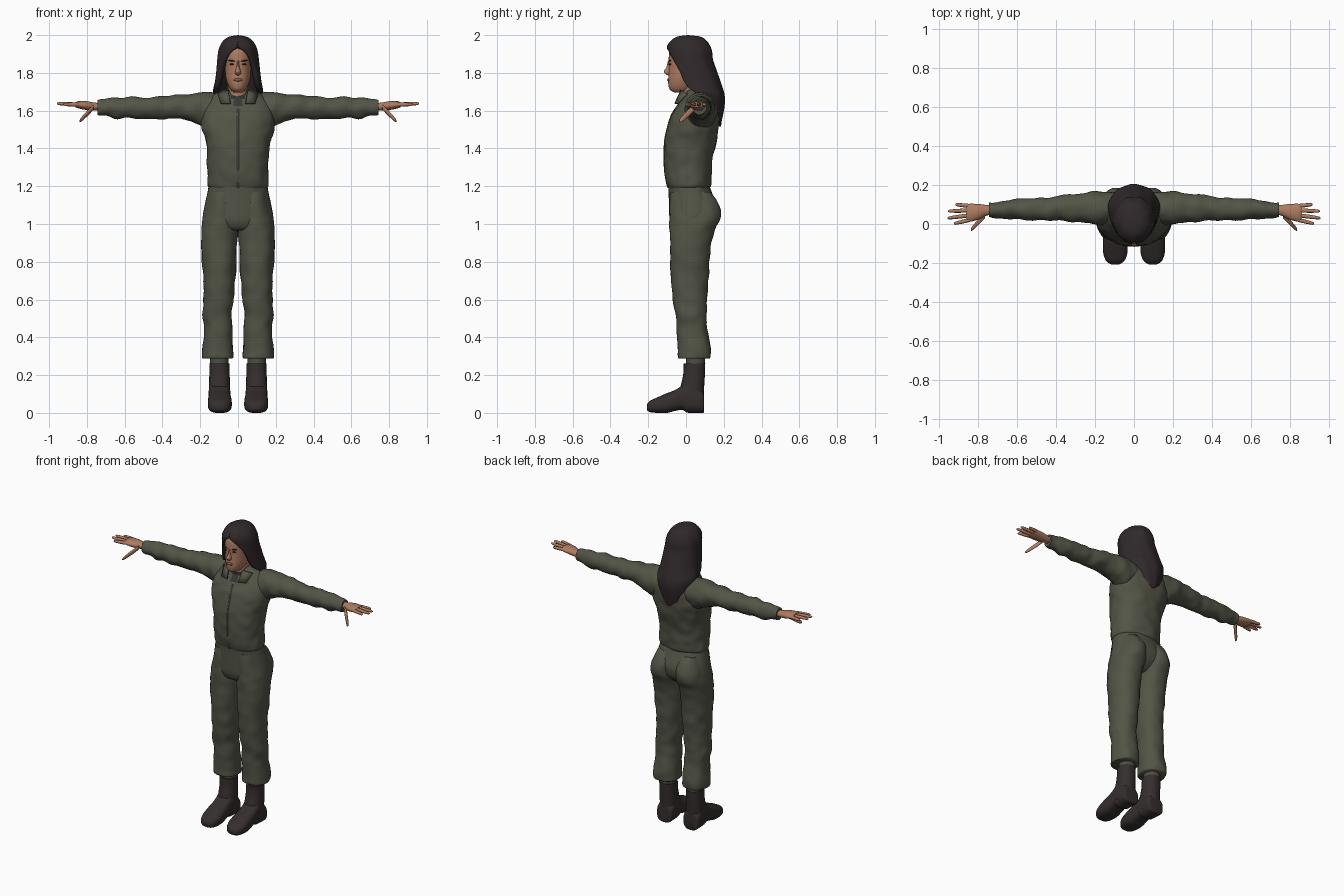
import bpy, bmesh, math
from mathutils import Vector, noise

if "Cube" in bpy.data.objects:
    bpy.data.objects.remove(bpy.data.objects["Cube"], do_unlink=True)


def material(name, r, g, b):
    m = bpy.data.materials.new(name)
    m.use_nodes = True
    m.diffuse_color = (r, g, b, 1)
    node = m.node_tree.nodes["Principled BSDF"]
    node.inputs["Base Color"].default_value = (r, g, b, 1)
    node.inputs["Roughness"].default_value = 0.8
    return m


olive = material("olive cloth", .085, .09, .062)
skin = material("skin", .42, .2, .12)
lip = material("lip", .27, .1, .07)
hair_brown = material("dark hair", .03, .022, .024)
leather = material("boot leather", .036, .027, .027)
undershirt = material("charcoal undershirt", .04, .036, .036)
lining = material("grey green lining", .07, .075, .06)


def finish(name, bm, mats, angle=50, mirror=False):
    """Turn a bmesh into a named, smooth-shaded object."""
    me = bpy.data.meshes.new(name)
    bm.to_mesh(me)
    bm.free()
    for m in mats:
        me.materials.append(m)
    ob = bpy.data.objects.new(name, me)
    bpy.context.collection.objects.link(ob)
    bpy.ops.object.select_all(action='DESELECT')
    ob.select_set(True)
    bpy.context.view_layer.objects.active = ob
    bpy.ops.object.shade_smooth_by_angle(angle=math.radians(angle))
    if mirror:
        ob.modifiers.new("mirror", 'MIRROR').use_mirror_merge = False
    return ob


def spline(rows, steps):
    """Catmull-Rom interpolation through rows of numbers."""
    out = []
    last = len(rows) - 1
    for i in range(last):
        quad = [rows[max(i - 1, 0)], rows[i], rows[i + 1], rows[min(i + 2, last)]]
        for s in range(steps):
            t = s / steps
            out.append([b + .5 * t * (c - a + t * (2 * a - 5 * b + 4 * c - d
                        + t * (3 * (b - c) + d - a))) for a, b, c, d in zip(*quad)])
    return out + [list(rows[-1])]


def place(axis, t, u, v):
    return Vector({'x': (t, u, v), 'y': (u, t, v), 'z': (u, v, t)}[axis])


def loft(name, axis, rows, mat, n=24, steps=4, power=2, wrinkle=0, mirror=False, rule=None, extra=()):
    """Skin through rows of (position, u min, u max, v min, v max)."""
    bm = bmesh.new()
    rings = []
    for t, u0, u1, v0, v1 in spline(rows, steps):
        mid = place(axis, t, (u0 + u1) / 2, (v0 + v1) / 2)
        ring = []
        for k in range(n):
            a = math.tau * k / n
            c, s = math.cos(a), math.sin(a)
            c = math.copysign(abs(c) ** (2 / power), c)
            s = math.copysign(abs(s) ** (2 / power), s)
            p = place(axis, t, mid_of(u0, u1, c), mid_of(v0, v1, s))
            if wrinkle:
                p += (p - mid).normalized() * wrinkle * noise.noise(p * 17)
            ring.append(bm.verts.new(p))
        rings.append(ring)
    for r, q in zip(rings, rings[1:]):
        for k in range(n):
            j = (k + 1) % n
            bm.faces.new((r[k], r[j], q[j], q[k]))
    bm.faces.new(rings[0])
    bm.faces.new(rings[-1])
    bmesh.ops.recalc_face_normals(bm, faces=bm.faces)
    if rule:
        for f in bm.faces:
            f.material_index = rule(f.calc_center_median())
    return finish(name, bm, [mat, *extra], mirror=mirror)


def mid_of(lo, hi, k):
    return (lo + hi) / 2 + (hi - lo) / 2 * k


def centred(rows):
    """Rows of (position, half width, v min, v max) made symmetric."""
    return [(t, -w, w, a, b) for t, w, a, b in rows]


def ball(name, loc, size, mat, mirror=False, tilt=0):
    bm = bmesh.new()
    bmesh.ops.create_uvsphere(bm, u_segments=16, v_segments=10, radius=1)
    for v in bm.verts:
        x, y, z = (a * b for a, b in zip(v.co, size))
        v.co = Vector(loc) + Vector((x, y, z + x * tilt))
    return finish(name, bm, [mat], mirror=mirror)


# Jacket body, with the undershirt showing in the open neck
torso = centred([(1.17, .148, -.085, .115), (1.19, .153, -.092, .122), (1.21, .162, -.1, .13),
                 (1.28, .16, -.112, .135), (1.36, .163, -.115, .145), (1.44, .172, -.112, .162),
                 (1.5, .19, -.1, .172), (1.56, .195, -.083, .176), (1.61, .185, -.058, .172),
                 (1.65, .165, -.032, .16), (1.685, .13, -.008, .14), (1.71, .08, .005, .11)])
loft("jacket_body", 'z', torso, olive, n=64, steps=6, power=2.3, wrinkle=.007, extra=[undershirt],
     rule=lambda c: int(c.y < .03 and c.z > 1.6 and abs(c.x) < (c.z - 1.6) * .5))
loft("jacket_placket", 'z', [(t, -.007, .007, a - .004, a + .02) for t, _, _, a, _ in torso[1:9]],
     olive, n=12)

# Sleeves and cuffs
loft("sleeves", 'x', [(.08, .0, .15, 1.53, 1.69), (.16, -.005, .165, 1.505, 1.698),
                      (.22, .0, .165, 1.53, 1.693), (.3, .01, .15, 1.553, 1.685),
                      (.4, .018, .142, 1.557, 1.675), (.5, .02, .135, 1.56, 1.672),
                      (.62, .022, .125, 1.56, 1.668), (.7, .03, .115, 1.572, 1.66),
                      (.745, .035, .11, 1.582, 1.652)], olive, n=28, steps=6, wrinkle=.01, mirror=True)

# Collar flaps
bm = bmesh.new()
flap = [bm.verts.new(p) for p in ((.05, -.022, 1.705), (.105, .01, 1.69),
                                  (.088, -.04, 1.635), (.038, -.056, 1.635))]
bm.faces.new(flap)
collar = finish("collar_flaps", bm, [olive], mirror=True)
collar.modifiers.new("thickness", 'SOLIDIFY').thickness = .008

# Trousers: hips and two legs
loft("trouser_hips", 'z', centred([(1.205, .155, -.095, .122), (1.16, .163, -.092, .14),
                                   (1.09, .178, -.09, .165), (1.02, .185, -.086, .15),
                                   (.975, .14, -.065, .1), (.965, .08, -.03, .06)]),
     olive, n=40, power=2.2)
loft("trouser_legs", 'z', [(1.17, .02, .15, -.08, .13), (1.1, .008, .17, -.085, .178),
                           (1.03, .002, .187, -.085, .182), (.96, .003, .193, -.086, .15),
                           (.85, .006, .193, -.085, .128), (.72, .014, .182, -.08, .12),
                           (.6, .022, .182, -.07, .112), (.52, .032, .188, -.055, .11),
                           (.45, .026, .178, -.05, .112), (.36, .026, .188, -.045, .128),
                           (.3, .024, .19, -.045, .13), (.288, .03, .185, -.04, .125)],
     olive, n=32, steps=5, power=2.2, wrinkle=.006, mirror=True)
loft("trouser_lining", 'z', [(.34, .05, .148, .0, .1), (.25, .05, .148, .0, .1)], lining, mirror=True)

# Boots: shaft, and foot with a raised arch before the heel
loft("boot_shafts", 'z', [(.262, .046, .152, -.012, .102), (.2, .044, .152, -.015, .1),
                          (.13, .042, .154, -.03, .096), (.04, .042, .154, -.03, .095)],
     leather, power=2.3, mirror=True)
loft("boot_feet", 'y', [(.095, .055, .142, .002, .09), (.085, .042, .154, .0, .12),
                        (.02, .04, .156, .0, .17), (.0, .04, .156, .004, .165),
                        (-.02, .04, .156, .016, .145), (-.06, .036, .158, .01, .12),
                        (-.1, .033, .16, .0, .105), (-.15, .034, .158, .0, .083),
                        (-.19, .05, .143, .004, .064), (-.207, .075, .118, .015, .045)],
     leather, n=28, power=2.8, mirror=True)

# Hands: palm, four fingers and thumb
loft("palms", 'x', [(.72, .05, .095, 1.6, 1.64), (.76, .042, .098, 1.6, 1.643),
                    (.8, .022, .103, 1.603, 1.65), (.845, .012, .104, 1.612, 1.65),
                    (.86, .018, .1, 1.618, 1.645)], skin, mirror=True)


def digit(name, start, end, radius):
    rows = []
    for k, fat in ((0, .9), (.35, 1), (.7, .9), (.93, .7), (1, .3)):
        c = Vector(start).lerp(Vector(end), k)
        r = radius * fat
        rows.append((c.x, c.y - r, c.y + r, c.z - r, c.z + r))
    loft(name, 'x', rows, skin, n=12, steps=3, mirror=True)


for finger, y, tip in (("index", .023, (.925, .002, 1.633)), ("middle", .046, (.958, .03, 1.638)),
                       ("ring", .07, (.955, .066, 1.637)), ("little", .092, (.918, .1, 1.632))):
    digit(finger + "_fingers", (.835, y, 1.632), tip, .0105)
digit("thumbs", (.765, .045, 1.618), (.838, -.03, 1.545), .015)

# Neck, undershirt collar and head
loft("neck", 'z', centred([(1.62, .06, -.01, .1), (1.68, .053, -.018, .09), (1.76, .052, -.02, .09)]), skin)
loft("undershirt_collar", 'z', centred([(1.61, .07, -.035, .11), (1.675, .06, -.026, .1)]), undershirt)
loft("head", 'z', centred([(1.695, .02, -.06, -.01), (1.71, .038, -.084, .03), (1.735, .053, -.093, .06),
                           (1.77, .064, -.094, .08), (1.82, .069, -.092, .1), (1.87, .071, -.092, .105),
                           (1.92, .068, -.085, .1), (1.96, .05, -.05, .08)]), skin, n=32, power=2.1)
loft("nose", 'z', centred([(1.862, .007, -.096, -.06), (1.83, .009, -.104, -.06),
                           (1.808, .015, -.118, -.06), (1.794, .015, -.108, -.06),
                           (1.787, .009, -.096, -.06)]), skin, n=16)
ball("lips", (0, -.092, 1.763), (.024, .008, .008), lip)
ball("eyes", (.031, -.084, 1.846), (.013, .006, .005), hair_brown, mirror=True)
ball("eyebrows", (.033, -.086, 1.864), (.019, .007, .004), hair_brown, mirror=True, tilt=.15)

# Long hair: a shell with a face opening, tapering to a point down the back
# Rows: height, centre y, half width, half depth, opening angle from the front
hair_rows = [(2.0, .01, 0, 0, 0), (1.992, .015, .045, .06, 0), (1.972, .015, .076, .093, 0),
             (1.94, .015, .096, .115, 4), (1.91, .02, .105, .12, 22), (1.87, .025, .11, .119, 40),
             (1.82, .035, .115, .125, 54), (1.76, .05, .122, .13, 61), (1.72, .065, .13, .128, 67),
             (1.69, .08, .133, .122, 80), (1.65, .09, .126, .115, 100), (1.6, .1, .108, .1, 120),
             (1.55, .12, .08, .07, 140), (1.515, .13, .04, .055, 165)]
bm = bmesh.new()
grid, count = [], 56
for z, cy, rx, ry, gap in spline(hair_rows, 4):
    gap = math.radians(max(gap, 0))
    line = []
    for k in range(count + 1):
        a = gap + (math.tau - 2 * gap) * k / count
        lock = 1 + .012 * math.sin(9 * a + 14 * z)
        line.append(bm.verts.new((rx * lock * math.sin(a), cy - ry * lock * math.cos(a), z)))
    grid.append(line)
for r, q in zip(grid, grid[1:]):
    for k in range(count):
        bm.faces.new((r[k], q[k], q[k + 1], r[k + 1]))
bmesh.ops.remove_doubles(bm, verts=bm.verts, dist=.0003)
hair = finish("hair", bm, [hair_brown], angle=60)
shell = hair.modifiers.new("thickness", 'SOLIDIFY')
shell.thickness = .026
shell.offset = -1
